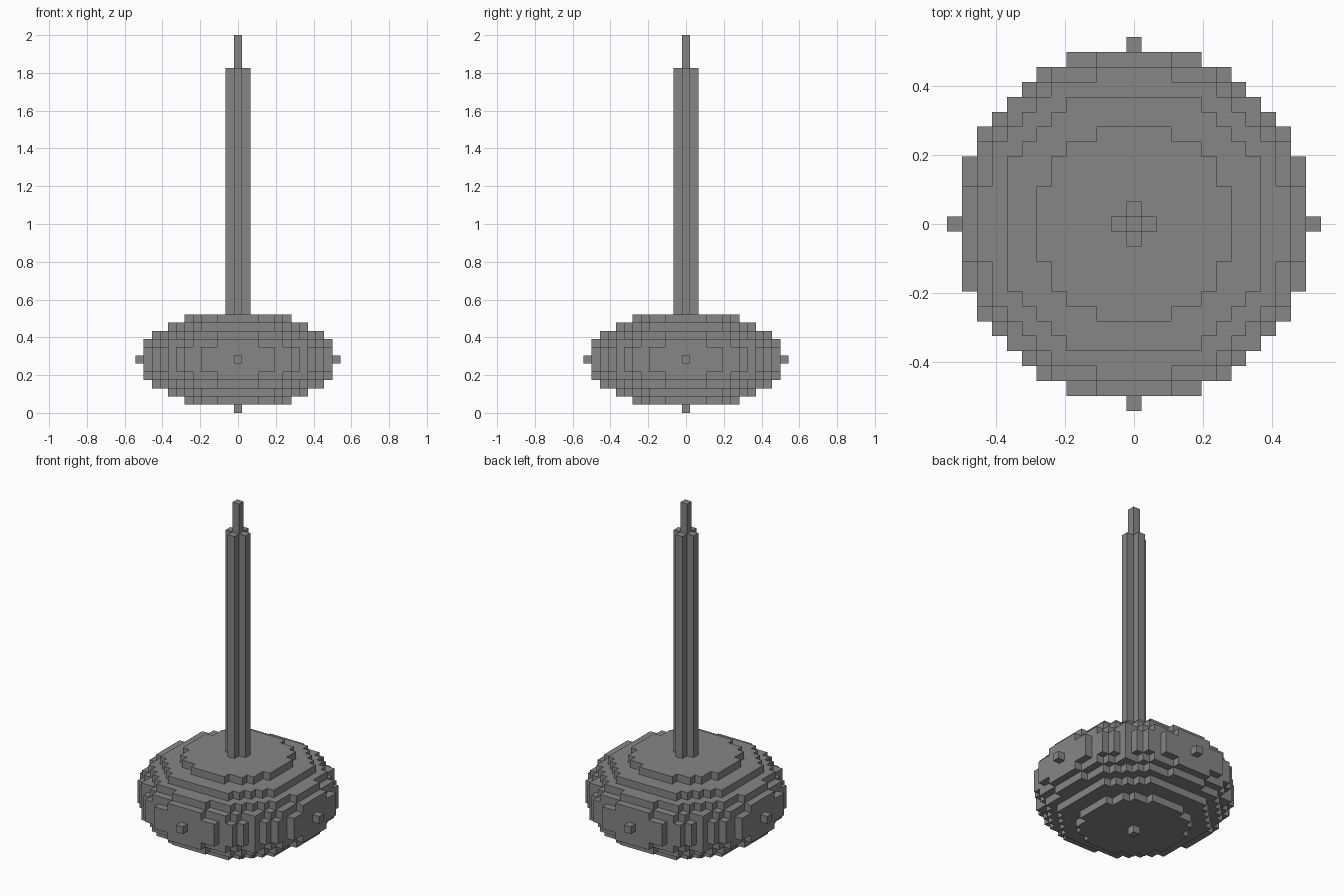
import bpy
import bmesh
import math
from mathutils import Vector

cube = bpy.data.objects.get("Cube")
if cube:
    bpy.data.objects.remove(cube, do_unlink=True)

UNIT = 2 / 46            # edge of one block
RADIUS, HALF_HEIGHT = 12, 6
CENTRE = HALF_HEIGHT     # block layer of the widest ring
POLE_TOP, TIP_TOP = 42, 46

grey = bpy.data.materials.new("grey")
grey.use_nodes = True
colour = (0.24, 0.24, 0.24, 1)
grey.diffuse_color = colour
grey.node_tree.nodes["Principled BSDF"].inputs["Base Color"].default_value = colour


def finish(name, bm):
    """Merge flat areas and turn the mesh into an object."""
    bmesh.ops.remove_doubles(bm, verts=bm.verts, dist=UNIT / 100)
    bmesh.ops.dissolve_limit(bm, angle_limit=math.radians(1),
                             verts=bm.verts, edges=bm.edges)
    bmesh.ops.recalc_face_normals(bm, faces=bm.faces)
    mesh = bpy.data.meshes.new(name)
    bm.to_mesh(mesh)
    bm.free()
    mesh.materials.append(grey)
    obj = bpy.data.objects.new(name, mesh)
    bpy.context.collection.objects.link(obj)
    return obj


def block_shell(name, cells):
    """Outer skin of a set of unit blocks."""
    bm = bmesh.new()
    for cell in cells:
        for axis in range(3):
            for side in (-1, 1):
                step = [0, 0, 0]
                step[axis] = side
                if tuple(c + s for c, s in zip(cell, step)) in cells:
                    continue
                normal = Vector(step)
                u = Vector([float(i == (axis + 1) % 3) for i in range(3)])
                v = normal.cross(u)
                middle = Vector(cell) + normal / 2
                corners = [(-u - v), (u - v), (u + v), (v - u)]
                bm.faces.new([bm.verts.new((middle + c / 2) * UNIT) for c in corners])
    return finish(name, bm)


def prism(name, outline, bottom, top):
    """Extrude a plan outline between two block layers."""
    bm = bmesh.new()
    base = bm.faces.new([bm.verts.new((x * UNIT, y * UNIT, bottom * UNIT))
                         for x, y in outline])
    out = bmesh.ops.extrude_face_region(bm, geom=[base], use_keep_orig=True)
    raised = [g for g in out["geom"] if isinstance(g, bmesh.types.BMVert)]
    bmesh.ops.translate(bm, verts=raised, vec=(0, 0, (top - bottom) * UNIT))
    return finish(name, bm)


# Stepped ellipsoid body, with single blocks at its poles
span = range(-RADIUS, RADIUS + 1)
body_cells = {
    (x, y, z)
    for x in span for y in span for z in range(-HALF_HEIGHT, HALF_HEIGHT)
    if (x * x + y * y) * HALF_HEIGHT ** 2 + (z * RADIUS) ** 2
    <= (RADIUS * HALF_HEIGHT) ** 2
}
body = block_shell("body", body_cells)
body.location.z = (CENTRE + 0.5) * UNIT

# Cross-shaped pole
arm, half = 1.5, 0.5
cross = []
for turn in range(4):
    c, s = round(math.cos(turn * math.pi / 2)), round(math.sin(turn * math.pi / 2))
    cross += [(x * c - y * s, x * s + y * c)
              for x, y in ((arm, -half), (arm, half), (half, half))]
prism("pole", cross, 2 * HALF_HEIGHT, POLE_TOP)

# Thin tip on the pole
square = [(-half, -half), (half, -half), (half, half), (-half, half)]
prism("pole_tip", square, POLE_TOP, TIP_TOP)
